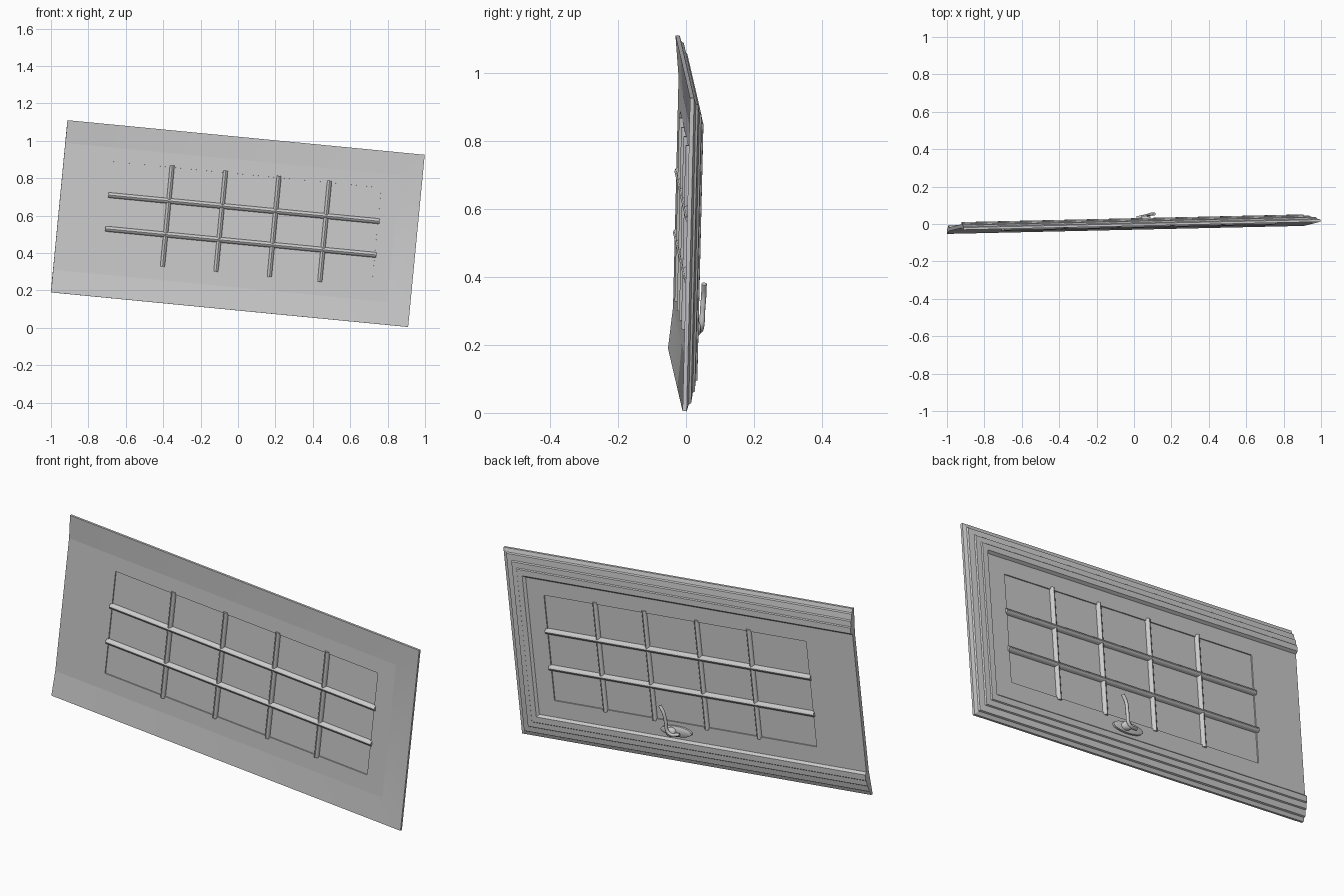
import bpy, bmesh, math
from mathutils import Matrix, Vector

cube = bpy.data.objects.get("Cube")
if cube:
    bpy.data.objects.remove(cube, do_unlink=True)

grey = bpy.data.materials.new("plain_grey")
grey.use_nodes = True
grey.diffuse_color = (0.6, 0.6, 0.6, 1)
grey.node_tree.nodes["Principled BSDF"].inputs["Base Color"].default_value = (0.6, 0.6, 0.6, 1)

# Tilted frame: local x runs along the length, y to the back, z across the width
LENGTH, WIDTH = 1.919, 0.925
along = Vector((1.91, 0.043, -0.185)).normalized()
across = Vector((0.09, 0.022, 0.92))
across = (across - along * across.dot(along)).normalized()
back = across.cross(along)
TILT = Matrix((along, back, across)).transposed().to_4x4()
TILT.translation = (-1, -0.053, 0.19)


def finish(bm, name, angle=30):
    """Turn a bmesh in local coordinates into a tilted, shaded object."""
    bmesh.ops.recalc_face_normals(bm, faces=bm.faces)
    mesh = bpy.data.meshes.new(name)
    bm.to_mesh(mesh)
    bm.free()
    mesh.shade_smooth()
    mesh.set_sharp_from_angle(angle=math.radians(angle))
    mesh.materials.append(grey)
    obj = bpy.data.objects.new(name, mesh)
    bpy.context.collection.objects.link(obj)
    obj.matrix_world = TILT
    return obj


def skin(bm, rings, closed):
    """Join equal cross-section rings into a closed or capped tube."""
    loops = [[bm.verts.new(p) for p in ring] for ring in rings]
    n = len(loops[0])
    pairs = list(zip(loops, loops[1:])) + ([(loops[-1], loops[0])] if closed else [])
    for a, b in pairs:
        for i in range(n):
            j = (i + 1) % n
            bm.faces.new((a[i], a[j], b[j], b[i]))
    if not closed:
        bm.faces.new(loops[0])
        bm.faces.new(loops[-1])


def box(name, lo, hi):
    bm = bmesh.new()
    bmesh.ops.create_cube(bm, size=1)
    lo, hi = Vector(lo), Vector(hi)
    for v in bm.verts:
        v.co = (lo + hi) / 2 + v.co * (hi - lo)
    return finish(bm, name)


def bar(name, start, end, wide, deep):
    """Straight rounded bar with an oval section."""
    start, end = Vector(start), Vector(end)
    side = (end - start).normalized().cross(Vector((0, 1, 0)))
    angles = [math.tau * i / 12 for i in range(12)]
    section = [side * wide * math.cos(a) + Vector((0, deep * math.sin(a), 0)) for a in angles]
    bm = bmesh.new()
    skin(bm, [[start + p for p in section], [end + p for p in section]], False)
    return finish(bm, name, 40)


def tube(name, points, radius):
    """Smooth round rod along a few points."""
    curve = bpy.data.curves.new(name, "CURVE")
    curve.dimensions = "3D"
    curve.bevel_depth = radius
    curve.bevel_resolution = 3
    curve.use_fill_caps = True
    spline = curve.splines.new("BEZIER")
    spline.bezier_points.add(len(points) - 1)
    for bp, p in zip(spline.bezier_points, points):
        bp.co = p
        bp.handle_left_type = bp.handle_right_type = "AUTO"
    curve.materials.append(grey)
    obj = bpy.data.objects.new(name, curve)
    bpy.context.collection.objects.link(obj)
    obj.matrix_world = TILT


# Mitred moulding around three sides: (inset from the rim, depth to the back)
profile = [(0, 0), (0, 0.012), (0.018, 0.018), (0.022, 0.025), (0.05, 0.03),
           (0.054, 0.036), (0.08, 0.038), (0.084, 0.043), (0.112, 0.044),
           (0.122, 0.032), (0.122, 0.012)]
bm = bmesh.new()
skin(bm, [[(0, h, t) for t, h in profile],
          [(LENGTH - t, h, t) for t, h in profile],
          [(LENGTH - t, h, WIDTH - t) for t, h in profile],
          [(0, h, WIDTH - t) for t, h in profile]], False)
finish(bm, "outer_moulding", 20)

# Flat panel with a rectangular opening
FRONT, REAR = 0.012, 0.032
X0, X1, Z0, Z1 = 0.264, 1.705, 0.205, 0.728
outer = [(0, 0.12), (LENGTH - 0.12, 0.12), (LENGTH - 0.12, WIDTH - 0.12), (0, WIDTH - 0.12)]
inner = [(X0, Z0), (X1, Z0), (X1, Z1), (X0, Z1)]
bm = bmesh.new()
skin(bm, [[(o[0], FRONT, o[1]), (i[0], FRONT, i[1]), (i[0], REAR, i[1]), (o[0], REAR, o[1])]
          for o, i in zip(outer, inner)], True)
finish(bm, "panel")

# Panes and glazing bars
box("panes", (X0, 0.018, Z0), (X1, 0.026, Z1))
for k, x in enumerate((0.581, 0.868, 1.155, 1.426)):
    bar(f"upright_bar_{k + 1}", (x, 0.022, Z0 - 0.01), (x, 0.022, Z1 + 0.01), 0.013, 0.02)
for k, z in enumerate((0.367, 0.548)):
    bar(f"long_bar_{k + 1}", (X0 - 0.008, 0.022, z), (X1 + 0.008, 0.022, z), 0.015, 0.022)

# Crank on the back: oval plate, hub and curved lever
HX, HZ = 1.035, 0.162


def disc(name, x, half_long, half_short, low, high):
    bm = bmesh.new()
    rings = []
    for h, s in ((low, 1), (high - 0.004, 1), (high, 0.8)):
        rings.append([(x + half_long * s * math.cos(math.tau * i / 24), h,
                       HZ + half_short * s * math.sin(math.tau * i / 24)) for i in range(24)])
    skin(bm, rings, False)
    finish(bm, name, 50)


disc("crank_plate", HX, 0.085, 0.026, 0.03, 0.046)
disc("crank_hub", HX + 0.02, 0.024, 0.02, 0.04, 0.068)
tube("crank_lever", [(HX - 0.03, 0.06, HZ - 0.005), (HX + 0.02, 0.07, HZ), (HX + 0.03, 0.073, HZ + 0.06),
                     (HX + 0.035, 0.075, HZ + 0.1), (HX + 0.052, 0.075, HZ + 0.135)], 0.008)
